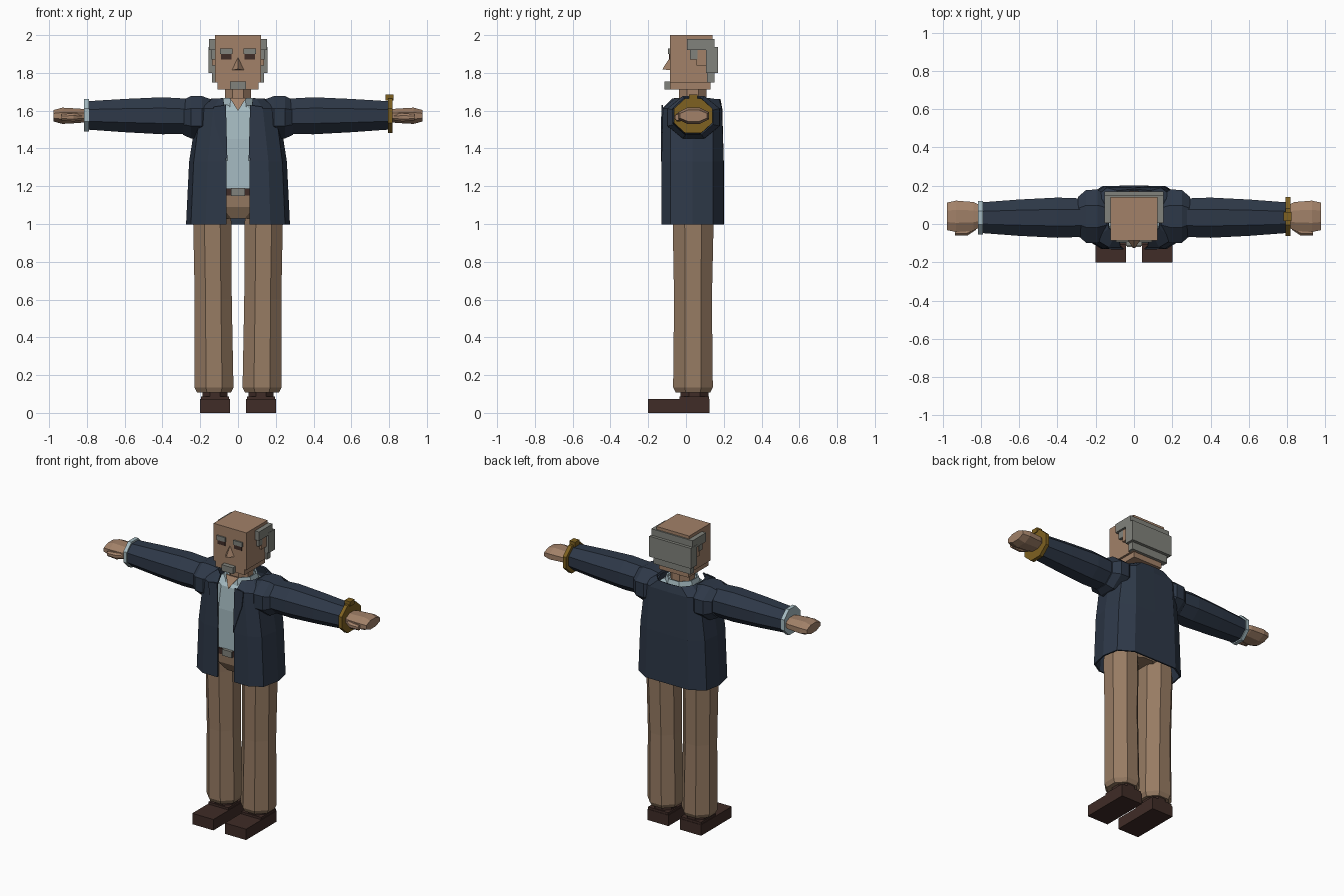
import bpy, bmesh, math
from mathutils import Vector

cube = bpy.data.objects.get("Cube")
if cube:
    bpy.data.objects.remove(cube)


def material(name, r, g, b):
    m = bpy.data.materials.new(name)
    m.use_nodes = True
    m.diffuse_color = (r, g, b, 1)
    bsdf = m.node_tree.nodes["Principled BSDF"]
    bsdf.inputs["Base Color"].default_value = (r, g, b, 1)
    bsdf.inputs["Roughness"].default_value = 0.9
    return m


SKIN = material("skin", 0.36, 0.22, 0.14)
TAN = material("tan cloth", 0.31, 0.20, 0.125)
NAVY = material("navy cloth", 0.027, 0.04, 0.065)
SHIRT = material("pale blue cloth", 0.38, 0.50, 0.54)
GREY = material("grey hair", 0.22, 0.225, 0.20)
LEATHER = material("dark leather", 0.05, 0.025, 0.02)
GOLD = material("gold", 0.21, 0.12, 0.015)


def finish(name, bm, mat):
    bmesh.ops.recalc_face_normals(bm, faces=bm.faces)
    mesh = bpy.data.meshes.new(name)
    bm.to_mesh(mesh)
    bm.free()
    mesh.materials.append(mat)
    ob = bpy.data.objects.new(name, mesh)
    bpy.context.scene.collection.objects.link(ob)
    return ob


def loft(name, rings, mat, closed=True, caps=True):
    """Skin a row of point rings into one surface."""
    bm = bmesh.new()
    rows = [[bm.verts.new(p) for p in ring] for ring in rings]
    n = len(rows[0])
    for a, b in zip(rows, rows[1:]):
        for i in range(n if closed else n - 1):
            j = (i + 1) % n
            bm.faces.new((a[i], a[j], b[j], b[i]))
    if caps:
        bm.faces.new(rows[0])
        bm.faces.new(rows[-1])
    return finish(name, bm, mat)


def octagon(rx, ry):
    k = 1 / math.cos(math.pi / 8)
    for i in range(8):
        a = (i + 0.5) * math.pi / 4
        yield rx * k * math.cos(a), ry * k * math.sin(a)


def upright(z, cx, cy, rx, ry):
    return [Vector((cx + u, cy + v, z)) for u, v in octagon(rx, ry)]


def sideways(x, cz, rz, ry, cy=0.033):
    return [Vector((x, cy + v, cz + u)) for u, v in octagon(rz, ry)]


def box(name, x, y, z, mat):
    """Box from (low, high) pairs."""
    return loft(name, [[Vector((x[i], y[j], h)) for i, j in ((0, 0), (1, 0), (1, 1), (0, 1))]
                       for h in z], mat)


def plate(name, points, mat, depth=0.008):
    back = [Vector(p) + Vector((0, depth, 0)) for p in points]
    return loft(name, [[Vector(p) for p in points], back], mat)


def thicken(ob, t):
    mod = ob.modifiers.new("thickness", "SOLIDIFY")
    mod.thickness = t
    mod.offset = 0


# Head, face and neck
box("head", (-0.122, 0.122), (-0.085, 0.14), (1.75, 2.0), SKIN)
box("jaw", (-0.108, 0.108), (-0.085, 0.13), (1.713, 1.75), SKIN)
loft("neck", [upright(z, 0, 0.035, 0.07, 0.073) for z in (1.56, 1.72)], SKIN)
loft("nose", [[Vector((-0.033, -0.083, 1.815)), Vector((0.033, -0.083, 1.815)),
               Vector((0, -0.083, 1.885))],
              [Vector((-0.006, -0.125, 1.818)), Vector((0.006, -0.125, 1.818)),
               Vector((0, -0.12, 1.828))]], SKIN)
box("goatee", (-0.042, 0.042), (-0.115, -0.08), (1.713, 1.755), GREY)

# Hair at the back
box("hair_back", (-0.155, 0.155), (0.105, 0.17), (1.80, 1.937), GREY)
box("hair_back_top", (-0.15, 0.15), (0.10, 0.15), (1.93, 1.98), GREY)
box("hair_nape", (-0.138, 0.138), (0.11, 0.15), (1.75, 1.80), GREY)

# Shirt, belt and seat of the trousers
loft("shirt", [upright(1.17, 0, 0.03, 0.19, 0.13), upright(1.45, 0, 0.03, 0.18, 0.13),
               upright(1.6, 0, 0.035, 0.16, 0.12), upright(1.645, 0, 0.035, 0.085, 0.085)], SHIRT)
thicken(loft("shirt_collar", [upright(1.6, 0, 0.035, 0.105, 0.105),
                              upright(1.665, 0, 0.035, 0.088, 0.09)], SHIRT, caps=False), 0.01)
plate("open_collar", [(-0.045, -0.062, 1.668), (0.045, -0.062, 1.668), (0, -0.106, 1.6)], SKIN)
loft("belt", [upright(z, 0, 0.035, 0.2, 0.145) for z in (1.15, 1.188)], LEATHER)
box("buckle", (-0.036, 0.036), (-0.12, -0.1), (1.148, 1.19), GREY)
loft("trouser_seat", [upright(1.03, 0, 0.035, 0.09, 0.1), upright(1.09, 0, 0.035, 0.2, 0.135),
                      upright(1.155, 0, 0.035, 0.2, 0.14)], TAN)

# Open jacket: half outline from the front edge round to the spine, at four heights
HEM = [(0.062, -0.125), (0.17, -0.125), (0.245, -0.08), (0.27, 0.035),
       (0.25, 0.14), (0.16, 0.195), (0, 0.195)]
YOKE = [(0.07, -0.12), (0.13, -0.118), (0.195, -0.08), (0.21, 0.035),
        (0.2, 0.14), (0.14, 0.185), (0, 0.187)]
NECK = [(0.078, -0.07), (0.095, -0.055), (0.13, -0.02), (0.14, 0.035),
        (0.13, 0.12), (0.085, 0.17), (0, 0.178)]


def jacket_row(outline, z, widen=1.0):
    half = [Vector((x if i == 0 else x * widen, y, z)) for i, (x, y) in enumerate(outline)]
    return half + [Vector((-p.x, p.y, z)) for p in half[-2::-1]]


jacket = loft("jacket", [jacket_row(HEM, 0.998), jacket_row(HEM, 1.33, 0.94),
                         jacket_row(YOKE, 1.61), jacket_row(NECK, 1.66)],
              NAVY, closed=False, caps=False)
thicken(jacket, 0.01)

# Paired parts
for side, s in (("left", 1), ("right", -1)):
    def span(a, b):
        return tuple(sorted((s * a, s * b)))

    # Face and side hair
    box(side + "_eyebrow", span(0.03, 0.095), (-0.094, -0.085), (1.9, 1.93), GREY)
    box(side + "_eye", span(0.034, 0.09), (-0.089, -0.085), (1.872, 1.9), LEATHER)
    box(side + "_ear", span(0.12, 0.138), (0.055, 0.105), (1.84, 1.92), SKIN)
    box(side + "_side_hair", span(0.11, 0.153), (0.005, 0.148), (1.92, 1.98), GREY)
    box(side + "_sideburn", span(0.11, 0.14), (0.022, 0.062), (1.872, 1.92), GREY)

    # Lapel
    plate(side + "_lapel", [(s * 0.056, -0.133, 1.33), (s * 0.064, -0.13, 1.63),
                            (s * 0.13, -0.13, 1.62), (s * 0.12, -0.132, 1.52)], NAVY)

    # Shoulder, sleeve and hand
    loft(side + "_shoulder", [sideways(s * x, z, rz, ry, 0.04) for x, z, rz, ry in (
        (0.13, 1.575, 0.08, 0.1), (0.19, 1.565, 0.112, 0.14),
        (0.25, 1.565, 0.112, 0.138), (0.292, 1.565, 0.092, 0.102))], NAVY)
    loft(side + "_sleeve", [sideways(s * x, z, rz, ry) for x, z, rz, ry in (
        (0.26, 1.57, 0.093, 0.1), (0.4, 1.573, 0.098, 0.105),
        (0.6, 1.574, 0.088, 0.095), (0.8, 1.575, 0.075, 0.08))], NAVY)
    loft(side + "_hand", [sideways(s * x, 1.573, rz, ry, 0.04) for x, rz, ry in (
        (0.79, 0.032, 0.05), (0.84, 0.038, 0.075), (0.93, 0.043, 0.082),
        (0.977, 0.03, 0.072))], SKIN)
    loft(side + "_thumb", [sideways(s * x, 1.565, rz, ry, y) for x, rz, ry, y in (
        (0.825, 0.015, 0.015, -0.015), (0.87, 0.022, 0.02, -0.04),
        (0.935, 0.016, 0.014, -0.045))], SKIN)

    # Trouser leg, sock and shoe
    loft(side + "_trouser_leg", [upright(z, s * x, y, rx, ry) for z, x, y, rx, ry in (
        (0.108, 0.127, 0.037, 0.09, 0.092), (0.135, 0.127, 0.037, 0.103, 0.105),
        (0.6, 0.131, 0.037, 0.098, 0.1), (1.0, 0.136, 0.038, 0.101, 0.108),
        (1.1, 0.125, 0.038, 0.085, 0.11))], TAN)
    loft(side + "_ankle", [upright(z, s * 0.122, 0.045, 0.066, 0.073) for z in (0.06, 0.13)], LEATHER)
    box(side + "_shoe", span(0.043, 0.2), (-0.2, 0.125), (0, 0.073), LEATHER)
    box(side + "_shoe_heel", span(0.047, 0.196), (-0.035, 0.122), (0.07, 0.088), LEATHER)

# Shirt cuff on one wrist, watch on the other
loft("right_cuff", [sideways(-x, 1.577, 0.086, 0.087) for x in (0.79, 0.815)], SHIRT)
loft("watch_band", [sideways(x, 1.573, 0.092, 0.102, 0.038) for x in (0.793, 0.818)], GOLD)
box("watch_face", (0.782, 0.824), (0.015, 0.062), (1.655, 1.686), GOLD)
